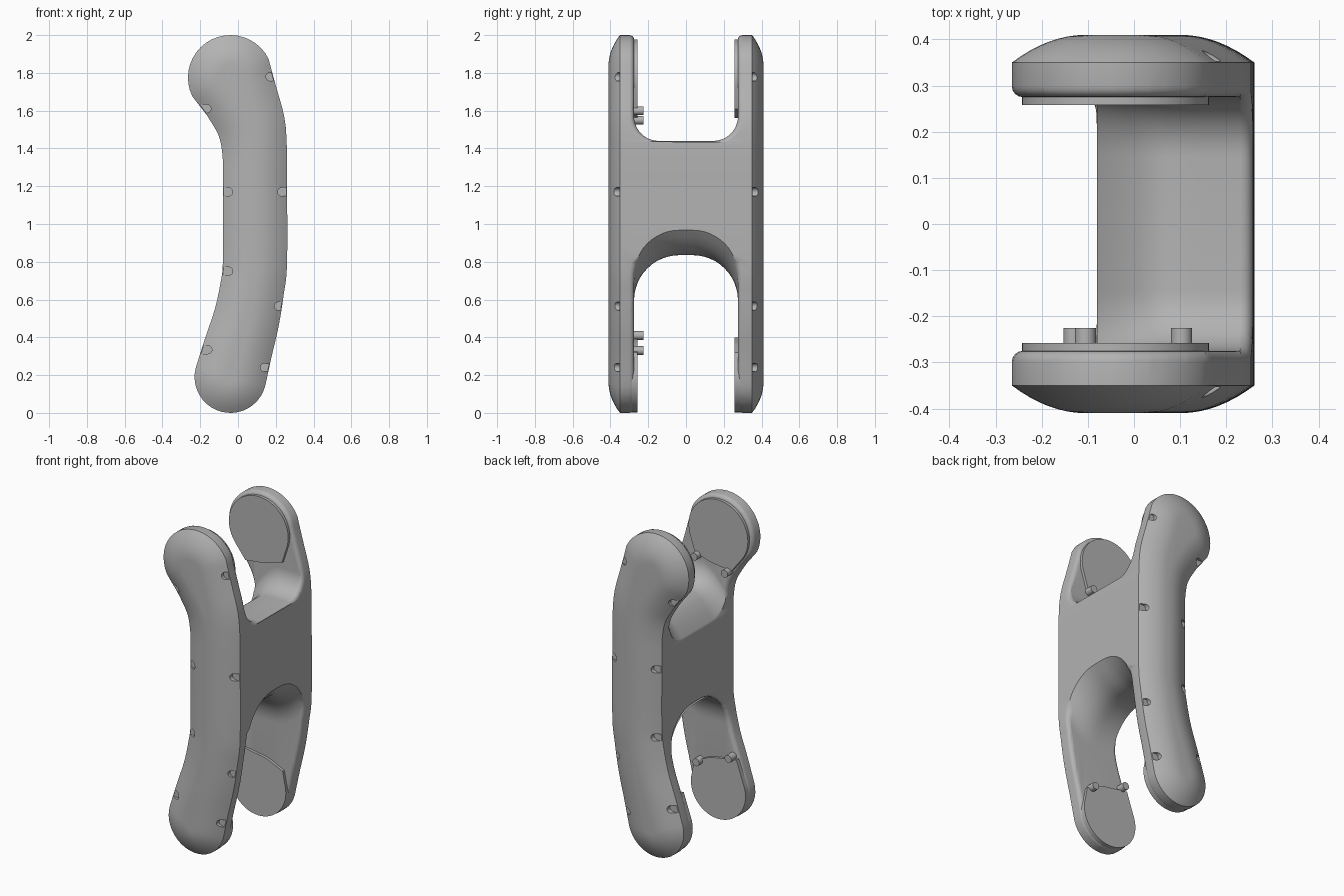
import bpy, bmesh
from math import sin, cos, pi, atan2
from mathutils import Vector

cube = bpy.data.objects.get("Cube")
if cube:
    bpy.data.objects.remove(cube)

grey = bpy.data.materials.new("plain_grey")
grey.use_nodes = True
colour = (0.45, 0.45, 0.45, 1)
grey.diffuse_color = colour
grey.node_tree.nodes["Principled BSDF"].inputs["Base Color"].default_value = colour


def finish(name, bm, helper=False):
    bmesh.ops.recalc_face_normals(bm, faces=bm.faces)
    mesh = bpy.data.meshes.new(name)
    bm.to_mesh(mesh)
    bm.free()
    mesh.materials.append(grey)
    ob = bpy.data.objects.new(name, mesh)
    bpy.context.collection.objects.link(ob)
    ob.hide_render = helper
    if helper:
        ob.hide_set(True)
    return ob


def loft(name, rings, helper=False):
    """Skin a list of equal closed rings and cap both ends."""
    bm = bmesh.new()
    loops = [[bm.verts.new(p) for p in ring] for ring in rings]
    n = len(loops[0])
    for a, b in zip(loops, loops[1:]):
        for i in range(n):
            j = (i + 1) % n
            bm.faces.new((a[i], a[j], b[j], b[i]))
    bm.faces.new(loops[0])
    bm.faces.new(loops[-1])
    return finish(name, bm, helper)


def circle(x, z, r, n=48):
    return [(x + r * cos(2 * pi * i / n), z + r * sin(2 * pi * i / n)) for i in range(n)]


def hull_prism(bm, points, y0, y1):
    """Add the convex prism around flat x, z points between two depths."""
    verts = [bm.verts.new((x, y, z)) for y in (y0, y1) for x, z in points]
    res = bmesh.ops.convex_hull(bm, input=verts)
    bmesh.ops.delete(bm, geom=list({g for g in res["geom_interior"] + res["geom_unused"]
                                    if isinstance(g, bmesh.types.BMVert)}), context='VERTS')


# Curved centre line of the side silhouette: x, z, half width
spine = [Vector(p) for p in [
    (-0.04, 1.775, 0.225), (0.02, 1.65, 0.198), (0.07, 1.52, 0.181), (0.088, 1.38, 0.171),
    (0.09, 1.2, 0.17), (0.09, 0.8, 0.17), (0.075, 0.66, 0.17), (0.045, 0.5, 0.175),
    (0.0, 0.34, 0.183), (-0.04, 0.19, 0.19)]]


def smooth_path(pts, steps=4):
    ext = [2 * pts[0] - pts[1]] + pts + [2 * pts[-1] - pts[-2]]
    out = []
    for a, b, c, d in zip(ext, ext[1:], ext[2:], ext[3:]):
        for k in range(steps):
            t = k / steps
            out.append(b + (c - a) * t / 2 + (a * 2 - b * 5 + c * 4 - d) * t * t / 2
                       + (b * 3 - a - c * 3 + d) * t ** 3 / 2)
    return out + [pts[-1]]


path = smooth_path(spine)


def outline(inset, y):
    right, left, angles = [], [], []
    for i, p in enumerate(path):
        d = path[min(i + 1, len(path) - 1)] - path[max(i - 1, 0)]
        a = atan2(d.x, -d.y)
        angles.append(a)
        r = p.z - inset
        right.append((p.x + r * cos(a), y, p.y + r * sin(a)))
        left.append((p.x - r * cos(a), y, p.y - r * sin(a)))

    def cap(p, start):
        r = p.z - inset
        return [(p.x + r * cos(start - pi * k / 20), y, p.y + r * sin(start - pi * k / 20))
                for k in range(1, 20)]
    return right + cap(path[-1], angles[-1]) + left[::-1] + cap(path[0], angles[0] + pi)


# Solid body with domed outer faces
dome = [(0.16 * k / 8, 0.35 + 0.06 * (1 - (1 - k / 8) ** 2)) for k in range(9)]
rings = [outline(d, -y) for d, y in dome[::-1]] + [outline(d, y) for d, y in dome]
body = loft("h_shaped_body", rings)


# Upper and lower arched openings, each flared on one side
def arch(name, width, radius, level, end, flare):
    up = 1 if end < level else -1
    sections = []
    for k in range(27):
        x = -0.5 + k / 26
        z0 = level + up * flare(x)
        arc = [(width - radius + radius * cos(t), z0 - up * radius * (1 - sin(t)))
               for t in [pi / 2 * i / 12 for i in range(13)]]
        prof = [(width, end)] + arc + [(-y, z) for y, z in arc[::-1]] + [(-width, end)]
        sections.append([(x, y, z) for y, z in prof])
    return loft(name, sections, True)


upper = arch("upper_opening_cutter", 0.275, 0.13, 1.44, 2.3,
             lambda x: 0.16 * (max(0, 0.1 - max(x, -0.12)) / 0.18) ** 2)
lower = arch("lower_opening_cutter", 0.275, 0.24, 0.835, -0.3,
             lambda x: 0.13 * (max(0, min(x, 0.3) - 0.06) / 0.2) ** 2)

# Screw notches along the rim of both domed faces
notches = [(0.17, 1.78, 1), (-0.165, 1.61, -1), (-0.05, 1.17, -1), (0.232, 1.17, 1),
           (-0.05, 0.75, -1), (0.215, 0.565, 1), (-0.16, 0.335, -1), (0.14, 0.24, 1)]
notch_cutters = []
for side in (-1, 1):
    for x, z, out in notches:
        bm = bmesh.new()
        hull_prism(bm, circle(x, z, 0.022, 20) + circle(x + 0.1 * out, z, 0.022, 20),
                   side * 0.353, side * 0.45)
        notch_cutters.append(finish("notch_cutter", bm, True))


def cut(cutter):
    mod = body.modifiers.new("cut", 'BOOLEAN')
    mod.operation, mod.solver, mod.object = 'DIFFERENCE', 'EXACT', cutter


cut(upper)
cut(lower)
bevel = body.modifiers.new("soft_rim", 'BEVEL')
bevel.width, bevel.segments = 0.024, 4
bevel.limit_method, bevel.angle_limit = 'ANGLE', 1.08
bevel.use_clamp_overlap = False
for c in notch_cutters:
    cut(c)
bpy.context.view_layer.update()
graph = bpy.context.evaluated_depsgraph_get()
body_mesh = bpy.data.meshes.new_from_object(body.evaluated_get(graph))
body.modifiers.clear()
body.data = body_mesh
for c in [upper, lower] + notch_cutters:
    bpy.data.objects.remove(c)

# Round contact pads on the inner walls
parts = [body]
pads = [("upper_pad", (-0.04, 1.775, 0.203), [(-0.13, 1.56), (0.12, 1.61)]),
        ("lower_pad", (-0.04, 0.19, 0.187), [(-0.165, 0.40), (0.125, 0.32)])]
for side, label in ((-1, "front"), (1, "back")):
    for name, disc, corners in pads:
        bm = bmesh.new()
        hull_prism(bm, circle(*disc) + corners, side * 0.258, side * 0.31)
        parts.append(finish(label + "_" + name, bm))

# Small locating pins on the front inner wall
for x, z in ((-0.105, 1.55), (0.103, 1.6), (-0.13, 0.41), (0.09, 0.33)):
    bm = bmesh.new()
    hull_prism(bm, circle(x, z, 0.023, 20), -0.3, -0.225)
    parts.append(finish("locating_pin", bm))

bpy.ops.object.select_all(action='DESELECT')
for ob in parts:
    ob.select_set(True)
bpy.context.view_layer.objects.active = body
bpy.ops.object.shade_smooth_by_angle(angle=0.6)
